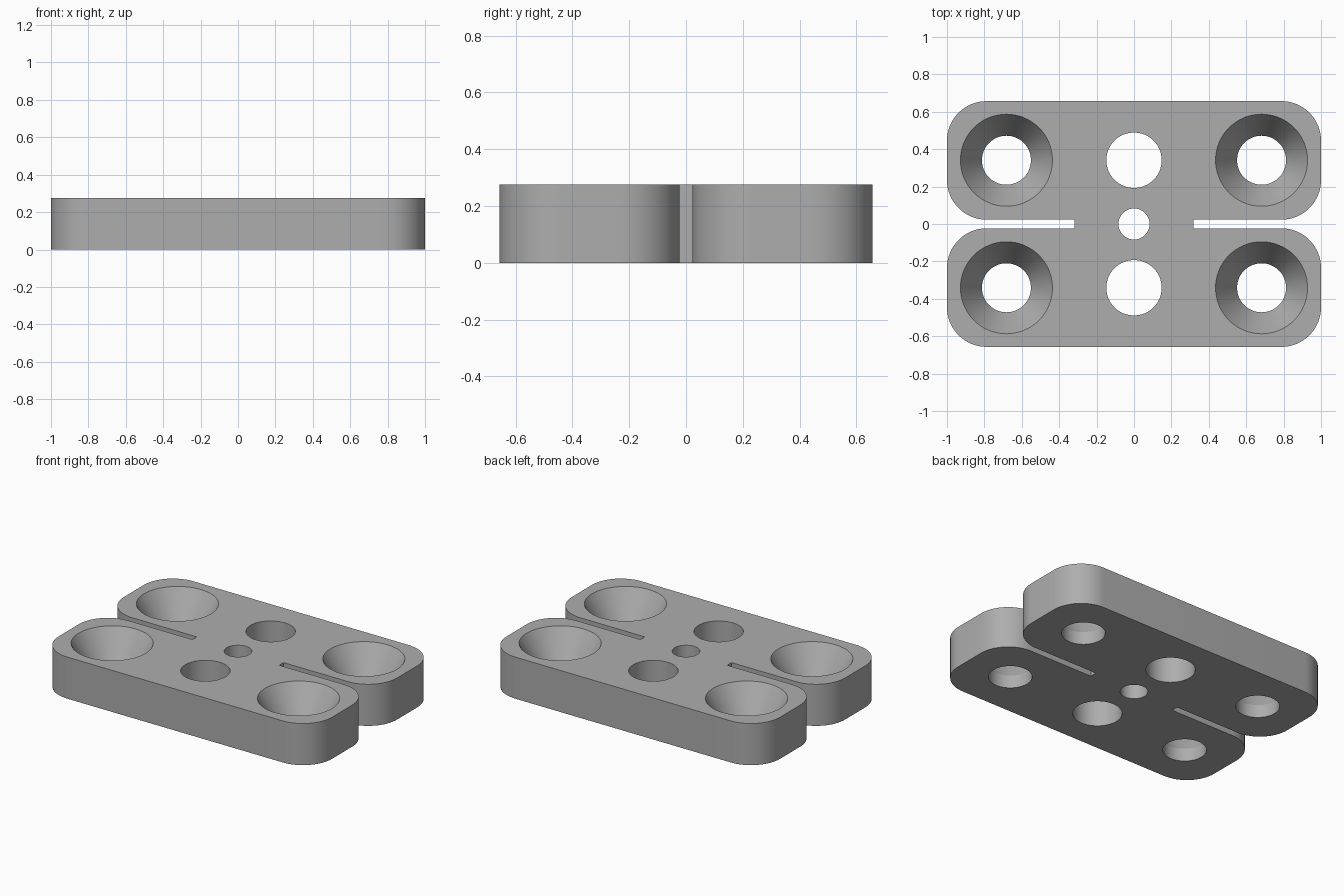
import bpy, bmesh, math

cube = bpy.data.objects.get("Cube")
if cube:
    bpy.data.objects.remove(cube, do_unlink=True)

HEIGHT = 0.275
HALF_Y = 0.657
CORNER = 0.212
SLOT_HALF = 0.023      # half width of the side slots
SLOT_END = 0.318       # x where the slots stop
HOLE_Y = 0.341
SCREW_X = 0.682
SINK_Z = 0.085         # where the countersinks begin

grey = bpy.data.materials.new("plain grey")
grey.use_nodes = True
colour = (0.42, 0.42, 0.42, 1)
grey.diffuse_color = colour
grey.node_tree.nodes["Principled BSDF"].inputs["Base Color"].default_value = colour


def make_object(name, bm):
    bmesh.ops.recalc_face_normals(bm, faces=bm.faces)
    mesh = bpy.data.meshes.new(name)
    bm.to_mesh(mesh)
    bm.free()
    mesh.materials.append(grey)
    obj = bpy.data.objects.new(name, mesh)
    bpy.context.collection.objects.link(obj)
    return obj


def arc(cx, cy, start, steps=16):
    """Quarter circle of the corner radius, counter-clockwise."""
    angles = [start + math.pi / 2 * i / steps for i in range(steps + 1)]
    return [(cx + CORNER * math.cos(a), cy + CORNER * math.sin(a)) for a in angles]


def round_cutter(name, x, y, profile):
    """Turned cutter from (radius, z) rings."""
    bm = bmesh.new()
    sides = 64
    rings = [[bm.verts.new((x + r * math.cos(2 * math.pi * i / sides),
                            y + r * math.sin(2 * math.pi * i / sides), z))
              for i in range(sides)] for r, z in profile]
    for low, high in zip(rings, rings[1:]):
        for i in range(sides):
            j = (i + 1) % sides
            bm.faces.new((low[i], low[j], high[j], high[i]))
    bm.faces.new(rings[0])
    bm.faces.new(rings[-1])
    cutter = make_object(name, bm)
    cutter.hide_render = True
    return cutter


# Plate outline: one quarter, mirrored round, with a slot in each side
quarter = [(SLOT_END, SLOT_HALF)]
quarter += arc(1 - CORNER, SLOT_HALF + CORNER, -math.pi / 2)
quarter += arc(1 - CORNER, HALF_Y - CORNER, 0)
half = quarter + [(-x, y) for x, y in reversed(quarter)]
outline = half + [(-x, -y) for x, y in half]

bm = bmesh.new()
base = bm.faces.new([bm.verts.new((x, y, 0)) for x, y in outline])
top = bmesh.ops.extrude_face_region(bm, geom=[base], use_keep_orig=True)["geom"]
bmesh.ops.translate(bm, vec=(0, 0, HEIGHT),
                    verts=[v for v in top if isinstance(v, bmesh.types.BMVert)])
plate = make_object("slotted_plate", bm)

# Straight holes down the middle, countersunk screw holes at the corners
under, over = -0.1, HEIGHT + 0.1
straight = lambda r: [(r, under), (r, over)]
sunk = [(0.131, under), (0.131, SINK_Z), (0.246, HEIGHT), (0.246, over)]
cutters = [round_cutter("centre_hole_cutter", 0, 0, straight(0.083))]
for sy in (-1, 1):
    cutters.append(round_cutter("middle_hole_cutter", 0, sy * HOLE_Y, straight(0.148)))
    for sx in (-1, 1):
        cutters.append(round_cutter("screw_hole_cutter", sx * SCREW_X, sy * HOLE_Y, sunk))

bpy.ops.object.select_all(action="DESELECT")
plate.select_set(True)
bpy.context.view_layer.objects.active = plate
for cutter in cutters:
    mod = plate.modifiers.new("hole", "BOOLEAN")
    mod.operation = "DIFFERENCE"
    mod.solver = "EXACT"
    mod.object = cutter
    bpy.ops.object.modifier_apply(modifier=mod.name)
    bpy.data.objects.remove(cutter, do_unlink=True)

bpy.ops.object.shade_smooth_by_angle(angle=math.radians(25))
